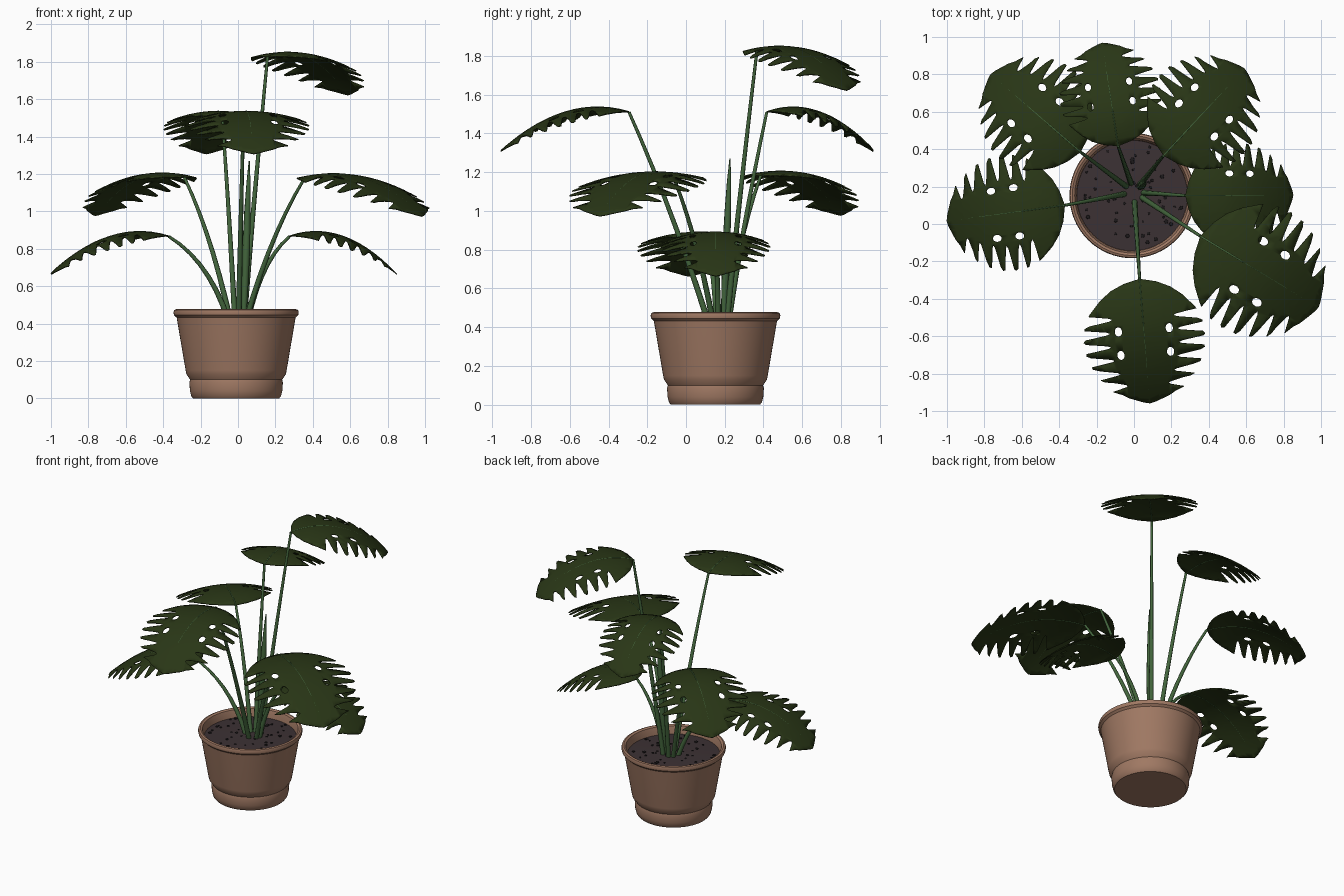
import bpy, bmesh, math, random
from mathutils import Vector

if "Cube" in bpy.data.objects:
    bpy.data.objects.remove(bpy.data.objects["Cube"])

random.seed(4)


def material(name, rgb):
    m = bpy.data.materials.new(name)
    m.diffuse_color = (*rgb, 1)
    m.use_nodes = True
    m.node_tree.nodes["Principled BSDF"].inputs["Base Color"].default_value = m.diffuse_color
    return m


LEAF = material("dark leaf green", (0.022, 0.037, 0.008))
STEM = material("stem green", (0.055, 0.13, 0.045))
CLAY = material("terracotta", (0.35, 0.19, 0.125))
SOIL = material("soil", (0.045, 0.031, 0.034))
GRIT = material("dark grit", (0.012, 0.010, 0.011))
CX, CY = -0.01, 0.152


def add_mesh(name, bm, mat, angle=40):
    me = bpy.data.meshes.new(name)
    bm.to_mesh(me)
    bm.free()
    me.materials.append(mat)
    ob = bpy.data.objects.new(name, me)
    bpy.context.collection.objects.link(ob)
    bpy.ops.object.select_all(action='DESELECT')
    ob.select_set(True)
    bpy.context.view_layer.objects.active = ob
    bpy.ops.object.shade_smooth_by_angle(angle=math.radians(angle))
    return ob


def lathe(name, profile, mat, steps=64):
    bm = bmesh.new()
    vs = [bm.verts.new((r, 0, z)) for r, z in profile]
    es = [bm.edges.new(p) for p in zip(vs, vs[1:])]
    bmesh.ops.spin(bm, geom=vs + es, axis=(0, 0, 1), cent=(0, 0, 0),
                   angle=math.tau, steps=steps)
    bmesh.ops.remove_doubles(bm, verts=bm.verts, dist=1e-4)
    bmesh.ops.recalc_face_normals(bm, faces=bm.faces)
    ob = add_mesh(name, bm, mat, 30)
    ob.location = (CX, CY, 0)
    return ob


def tube(name, points, radii, mat):
    cu = bpy.data.curves.new(name, 'CURVE')
    cu.dimensions = '3D'
    cu.bevel_depth = 1
    cu.bevel_resolution = 2
    cu.use_fill_caps = True
    sp = cu.splines.new('POLY')
    sp.points.add(len(points) - 1)
    for p, co, r in zip(sp.points, points, radii):
        p.co = (*co, 1)
        p.radius = r
    cu.materials.append(mat)
    ob = bpy.data.objects.new(name, cu)
    bpy.context.collection.objects.link(ob)
    bpy.ops.object.select_all(action='DESELECT')
    ob.select_set(True)
    bpy.context.view_layer.objects.active = ob
    bpy.ops.object.convert(target='MESH')
    bpy.ops.object.shade_smooth_by_angle(angle=math.radians(50))
    return ob


# Leaf blade shape in unit length: u along the midrib, v sideways
WIDTH = [(0, 0), (.03, .13), (.08, .24), (.15, .33), (.25, .42), (.4, .49),
         (.55, .49), (.7, .43), (.83, .32), (.93, .19), (.98, .08), (1, 0)]
NOTCHES = (.31, .42, .53, .64, .75, .85)


def width(u):
    for (a, wa), (b, wb) in zip(WIDTH, WIDTH[1:]):
        if a <= u <= b:
            return wa + (wb - wa) * (u - a) / (b - a)
    return 0


def sag(u, v):
    return .201 * u - .404 * u * u - .24 * v * v


def half_outline():
    pts = [(u, width(u)) for u in (.01, .03, .055, .08, .115, .15, .2, .25)]
    for n in NOTCHES:
        w = width(n)
        for du, k in ((-.038, .97), (-.026, .8), (-.012, .61), (0, .55),
                      (.012, .61), (.026, .8), (.038, .97)):
            pts.append((n + du, w * k))
        if n != NOTCHES[-1]:
            pts.append((n + .055, width(n + .055)))
    return pts + [(.915, .215), (.945, .165), (.97, .1), (.99, .045)]


def blade(name, attach, tip):
    d = Vector(tip) - Vector(attach[:2])
    length = d.length
    bm = bmesh.new()
    half = half_outline()
    loops = [[(0, 0)] + half + [(1, 0)] + [(u, -v) for u, v in reversed(half)]]
    for cu, cv in ((.41, .205), (.60, .2), (.41, -.205), (.60, -.2)):
        loops.append([(cu + .038 * math.cos(i * math.tau / 14),
                       cv + .03 * math.sin(i * math.tau / 14)) for i in range(14)])
    edges = []
    for lp in loops:
        vs = [bm.verts.new((u, v, 0)) for u, v in lp]
        edges += [bm.edges.new((vs[i - 1], vs[i])) for i in range(len(vs))]
    bmesh.ops.triangle_fill(bm, edges=edges, use_beauty=True, normal=(0, 0, 1))
    cuts = [((i / 14, 0, 0), (1, 0, 0)) for i in range(1, 14)]
    cuts += [((0, i * .08, 0), (0, 1, 0)) for i in range(-5, 6)]
    for co, no in cuts:
        bmesh.ops.bisect_plane(bm, geom=bm.verts[:] + bm.edges[:] + bm.faces[:],
                               plane_co=co, plane_no=no, dist=1e-5)
    for v in bm.verts:
        u, s = v.co.x, v.co.y
        v.co = (u * length, s * length, sag(u, s))
    ob = add_mesh(name + "_blade", bm, LEAF, 60)
    mod = ob.modifiers.new("thickness", 'SOLIDIFY')
    mod.thickness = .006
    mod.offset = 0
    us = [i / 14 for i in range(14)]
    rib = tube(name + "_midrib", [(u * length, 0, sag(u, 0)) for u in us],
               [.0048 - .002 * u for u in us], STEM)
    for o in (ob, rib):
        o.location = attach
        o.rotation_euler.z = math.atan2(d.y, d.x)


def leaf(name, attach, tip, bow):
    blade(name, attach, tip)
    # Arching stalk from the soil to the blade
    out = Vector((attach[0], attach[1] - .17, 0)).normalized() * .05
    a, c = Vector((.0, .17, .41)) + out, Vector(attach)
    h, z = .5 - bow, .5 + bow * 1.15
    b = Vector((a.x + (c.x - a.x) * h, a.y + (c.y - a.y) * h, a.z + (c.z - a.z) * z))
    ts = [i / 7 for i in range(8)]
    tube(name + "_stalk", [a * (1 - t) ** 2 + b * 2 * t * (1 - t) + c * t * t for t in ts],
         [.016 - .008 * t for t in ts], STEM)


# Pot with rolled rim and stepped foot
lathe("pot", [(0, 0), (.23, 0), (.24, .012), (.247, .04), (.25, .085), (.246, .10),
              (.266, .13), (.27, .15), (.318, .432), (.332, .445), (.335, .46),
              (.331, .473), (.32, .477), (.307, .47), (.298, .44), (.292, .39),
              (0, .39)], CLAY)
# Soil with grit
lathe("soil", [(0, .425), (.15, .423), (.296, .418), (.293, .40), (0, .40)], SOIL)
bm = bmesh.new()
for i in range(55):
    r, t = .275 * math.sqrt(random.random()), random.random() * math.tau
    new = bmesh.ops.create_icosphere(bm, subdivisions=1, radius=random.uniform(.007, .013))
    bmesh.ops.scale(bm, verts=new['verts'], vec=(1, 1, .6))
    bmesh.ops.translate(bm, verts=new['verts'],
                        vec=(CX + r * math.cos(t), CY + r * math.sin(t), .424))
add_mesh("soil_grit", bm, GRIT)

# Leaves: name, attachment point, tip, stalk bow
leaf("right_leaf", (.275, .152, .866), (.85, .155), .18)
leaf("front_right_leaf", (.355, -.065, 1.176), (.985, -.445), .09)
leaf("front_leaf", (.03, -.294, 1.51), (.085, -.957), .04)
leaf("left_leaf", (-.37, .10, .866), (-1.0, .015), .18)
leaf("back_left_leaf", (-.286, .385, 1.18), (-.765, .80), .09)
leaf("back_leaf", (-.085, .417, 1.51), (-.17, .967), .04)
leaf("back_right_leaf", (.158, .366, 1.825), (.59, .83), .02)

# Rolled new shoot
tube("new_shoot", [(.03, .195, .41), (.037, .20, .6), (.044, .208, .8), (.05, .216, 1.0),
                   (.056, .222, 1.15), (.06, .227, 1.27)],
     [.014, .018, .021, .017, .011, .003], STEM)
